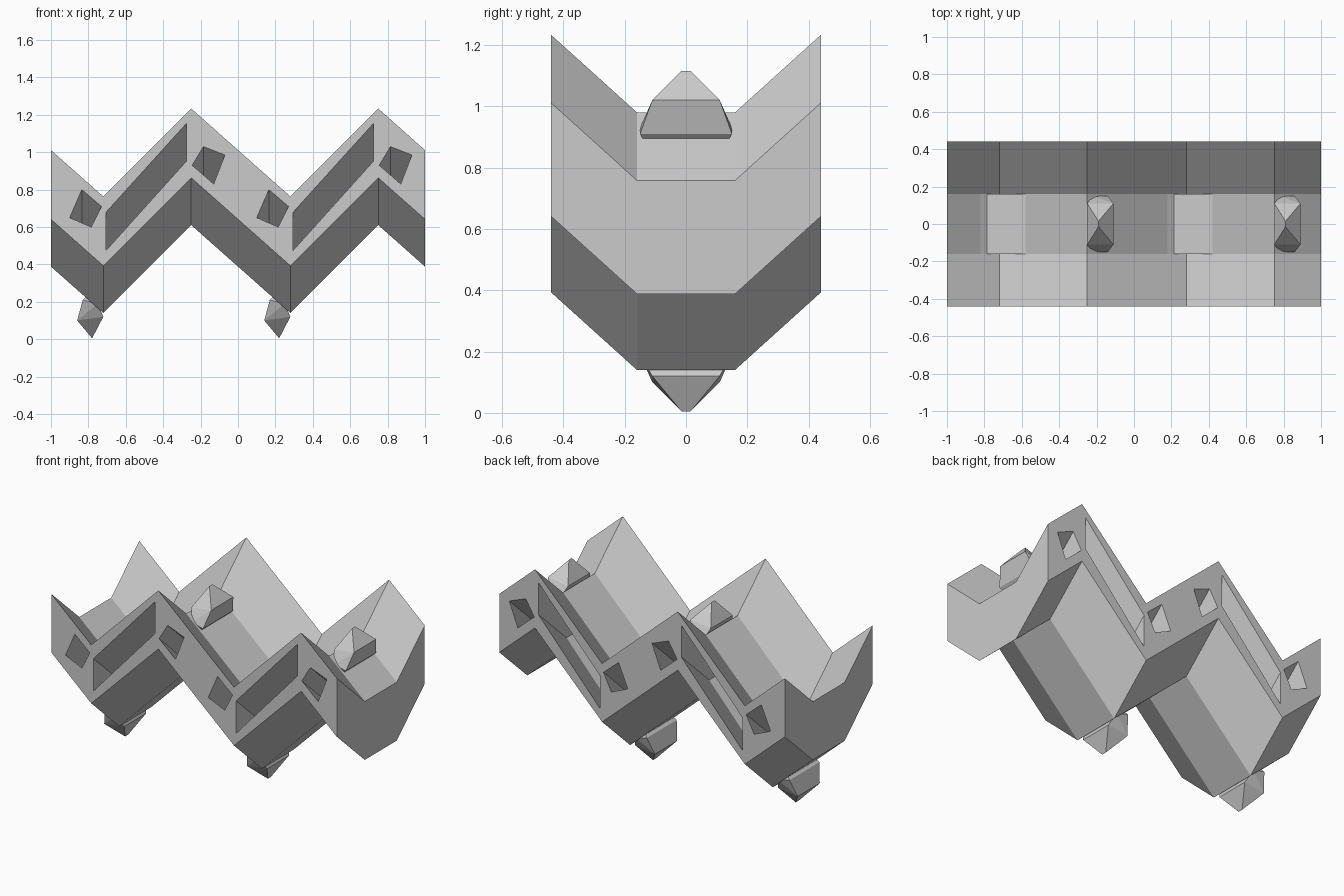
import bpy, bmesh

cube = bpy.data.objects.get("Cube")
if cube:
    bpy.data.objects.remove(cube, do_unlink=True)

grey = bpy.data.materials.new("plain_grey")
grey.use_nodes = True
grey.diffuse_color = (0.6, 0.6, 0.6, 1)
grey.node_tree.nodes["Principled BSDF"].inputs["Base Color"].default_value = (0.6, 0.6, 0.6, 1)

HALF, FLAT, RISE = 0.44, 0.16, 0.253
SLOPE = RISE / (HALF - FLAT)


def finish(name, bm):
    bmesh.ops.recalc_face_normals(bm, faces=bm.faces)
    mesh = bpy.data.meshes.new(name)
    bm.to_mesh(mesh)
    bm.free()
    mesh.materials.append(grey)
    obj = bpy.data.objects.new(name, mesh)
    bpy.context.collection.objects.link(obj)
    return obj


def trough_sweep(name, profile, half):
    """Sweep an x-z profile along the trough: flat centre, rising sides."""
    bm = bmesh.new()
    rows = []
    for y in ((-half, -FLAT, FLAT, half) if half > FLAT else (-half, half)):
        lift = max(0, abs(y) - FLAT) * SLOPE
        rows.append([bm.verts.new((x, y, z + lift)) for x, z in profile])
    n = len(profile)
    for a, b in zip(rows, rows[1:]):
        for i in range(n):
            j = (i + 1) % n
            bm.faces.new((a[i], a[j], b[j], b[i]))
    bm.faces.new(rows[0])
    bm.faces.new(rows[-1])
    return finish(name, bm)


# Zigzag body, profile given at the trough centre
lower = [(-1, 0.388), (-0.72, 0.14), (-0.25, 0.61), (0.28, 0.14), (0.75, 0.61), (1, 0.388)]
upper = [(x, z + 0.37) for x, z in reversed(lower)]
body = trough_sweep("zigzag_body", lower + upper, HALF)

# Hollow channels that follow the trough and open on both sides
channels = {
    "long_slot": [(-0.705, 0.475), (-0.275, 0.953), (-0.275, 1.155), (-0.705, 0.68)],
    "lower_pin_hole": [(-0.9, 0.65), (-0.785, 0.6), (-0.73, 0.71), (-0.835, 0.8)],
    "upper_pin_hole": [(-0.245, 0.93), (-0.13, 0.83), (-0.07, 0.985), (-0.185, 1.03)],
}
cutters = []
for name, outline in channels.items():
    for shift in (0, 1):
        cutter = trough_sweep(name + "_cutter", [(x + shift, z - RISE) for x, z in outline], 0.5)
        cutter.hide_render = True
        cutters.append(cutter)
        cut = body.modifiers.new(name, "BOOLEAN")
        cut.operation = "DIFFERENCE"
        cut.solver = "EXACT"
        cut.object = cutter

depsgraph = bpy.context.evaluated_depsgraph_get()
body.data = bpy.data.meshes.new_from_object(body.evaluated_get(depsgraph))
body.modifiers.clear()
for cutter in cutters:
    bpy.data.objects.remove(cutter, do_unlink=True)

# Small fillets in the valley floors
for shift in (0, 1):
    outline = [(-0.82, 0.599), (-0.72, 0.5), (-0.58, 0.64), (-0.58, 0.65), (-0.785, 0.575)]
    trough_sweep("valley_fillet", [(x + shift, z) for x, z in outline], FLAT)

# Faceted pegs: (x, z, half width) relative to the ridge or valley corner
PEG = [(0.06, 0.135, 0.015), (0.14, 0.04, 0.11), (0.11, -0.07, 0.15),
       (0.0, 0.02, 0.11), (0.03, -0.05, 0.15), (0.06, -0.12, 0.12)]


def peg(name, x0, z0, sign):
    bm = bmesh.new()
    for x, z, w in PEG:
        for y in (-w, w):
            bm.verts.new((x0 + sign * x, y, z0 + sign * z))
    bmesh.ops.convex_hull(bm, input=bm.verts)
    bmesh.ops.dissolve_limit(bm, angle_limit=0.02, verts=bm.verts, edges=bm.edges)
    return finish(name, bm)


for shift in (0, 1):
    peg("top_peg", -0.25 + shift, 0.98, 1)
    peg("bottom_peg", -0.72 + shift, 0.14, -1)
